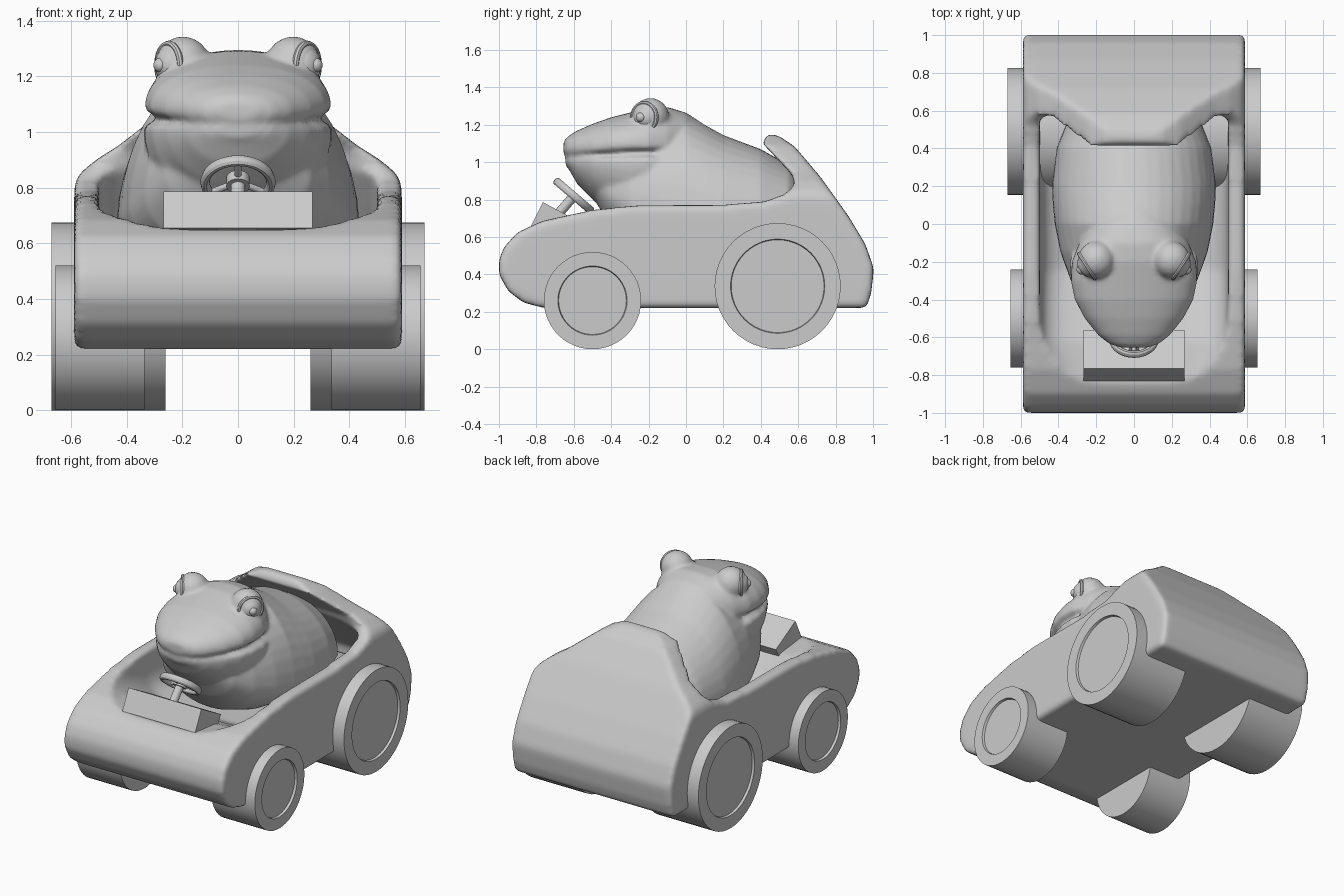
import bpy, bmesh, math
from mathutils import Vector

if "Cube" in bpy.data.objects:
    bpy.data.objects.remove(bpy.data.objects["Cube"])


def make(name, verts, faces, smooth=True):
    bm = bmesh.new()
    vs = [bm.verts.new(v) for v in verts]
    for f in faces:
        bm.faces.new([vs[i] for i in f])
    bmesh.ops.remove_doubles(bm, verts=bm.verts, dist=1e-5)
    bmesh.ops.recalc_face_normals(bm, faces=bm.faces)
    me = bpy.data.meshes.new(name)
    bm.to_mesh(me)
    bm.free()
    ob = bpy.data.objects.new(name, me)
    bpy.context.collection.objects.link(ob)
    if smooth:
        shade(ob)
    return ob


def shade(ob):
    bpy.ops.object.select_all(action='DESELECT')
    ob.select_set(True)
    bpy.context.view_layer.objects.active = ob
    bpy.ops.object.shade_smooth_by_angle(angle=math.radians(35))


def rings_to_mesh(rings):
    n = len(rings[0])
    verts = [v for r in rings for v in r]
    faces = [(i * n + j, i * n + (j + 1) % n, (i + 1) * n + (j + 1) % n, (i + 1) * n + j)
             for i in range(len(rings) - 1) for j in range(n)]
    last = (len(rings) - 1) * n
    faces += [tuple(range(n)), tuple(range(last, last + n))]
    return verts, faces


def loft(stations, power=2.0, n=40):
    """Cross-sections along y: (y, half width, z low, z middle, z high)."""
    rings = []
    for y, w, lo, mid, hi in stations:
        ring = []
        for k in range(n):
            a = 2 * math.pi * k / n
            c, s = math.cos(a), math.sin(a)
            c = math.copysign(abs(c) ** (2 / power), c)
            s = math.copysign(abs(s) ** (2 / power), s)
            ring.append((w * c, y, mid + s * ((hi - mid) if s > 0 else (mid - lo))))
        rings.append(ring)
    return rings_to_mesh(rings)


def ball(center, radius, n=24):
    cx, cy, cz = center
    rings = []
    for i in range(n // 2 + 1):
        t = math.pi * (0.02 + 0.96 * i / (n // 2))
        rings.append([(cx + radius * math.sin(t) * math.cos(2 * math.pi * k / n),
                       cy + radius * math.sin(t) * math.sin(2 * math.pi * k / n),
                       cz + radius * math.cos(t)) for k in range(n)])
    return rings_to_mesh(rings)


def merge(parts):
    verts, faces = [], []
    for v, f in parts:
        o = len(verts)
        verts += v
        faces += [tuple(i + o for i in q) for q in f]
    return verts, faces


def soften(ob, voxel, steps):
    r = ob.modifiers.new("fuse", 'REMESH')
    r.mode = 'VOXEL'
    r.voxel_size = voxel
    r.use_smooth_shade = True
    s = ob.modifiers.new("soften", 'SMOOTH')
    s.factor = 0.5
    s.iterations = steps


def boolean(ob, cutter, op):
    m = ob.modifiers.new(op.lower(), 'BOOLEAN')
    m.operation = op
    m.solver = 'EXACT'
    m.object = cutter
    cutter.hide_render = True
    cutter.hide_set(True)


# Car body: side outline, trimmed by a front outline, then hollowed
side = [(-.76, .22), (-.87, .25), (-.95, .31), (-1.0, .4), (-1.0, .48), (-.97, .55), (-.9, .625),
        (-.77, .685), (-.5, .745), (-.25, .77), (.2, .772), (.42, .79), (.53, .83), (.58, .88),
        (.57, .93), (.41, 1.1), (.43, 1.15), (.49, 1.145), (.58, 1.085), (.72, .92), (.87, .71),
        (.96, .56), (1.005, .43), (.99, .3), (.965, .22)]
body = make("car_body", *rings_to_mesh([[(x, y, z) for y, z in side] for x in (-.588, .588)]), smooth=False)

half = [(.6, .1), (.6, .78), (.57, .85), (.51, .9), (.43, .95), (.34, 1.02), (.25, 1.09), (.15, 1.14), (.06, 1.16)]
outline = half + [(-x, z) for x, z in reversed(half)]
trim = make("trim_cutter", *rings_to_mesh([[(x, y, z) for x, z in outline] for y in (-1.2, 1.2)]), smooth=False)
boolean(body, trim, 'INTERSECT')

cavity = make("cavity_cutter", *loft([
    (-.9, .3, .66, 1, 1.4), (-.8, .44, .645, .95, 1.4), (-.62, .5, .63, .9, 1.4), (-.45, .5, .56, .85, 1.4),
    (-.25, .5, .46, .8, 1.4), (.3, .5, .45, .75, 1.22), (.4, .5, .45, .75, 1.1), (.56, .5, .45, .7, .92),
    (.7, .49, .45, .6, .74), (.8, .47, .47, .53, .6)], power=4.5), smooth=False)
boolean(body, cavity, 'DIFFERENCE')
soften(body, .018, 9)

# Wheels with recessed hub faces
def wheel(name, y, r, inner, outer, hub, side):
    prof = [(.001, inner), (r, inner), (r, outer), (hub, outer), (hub - .004, outer - .015), (.001, outer - .015)]
    n = 48
    rings = [[(side * x, y + rad * math.cos(2 * math.pi * k / n), r + rad * math.sin(2 * math.pi * k / n))
              for k in range(n)] for rad, x in prof]
    make(name, *rings_to_mesh(rings))


for s, tag in ((1, "left"), (-1, "right")):
    wheel("rear_wheel_" + tag, .49, .337, .26, .67, .252, s)
    wheel("front_wheel_" + tag, -.5, .26, .335, .655, .185, s)

# Dashboard block
dash = [(-.83, .655), (-.765, .787), (-.56, .675), (-.63, .55)]
make("dashboard", *rings_to_mesh([[(x, y, z) for y, z in dash] for x in (-.267, .267)]), smooth=False)

# Steering wheel, spokes and column
center, tilt = Vector((0, -.6, .82)), math.radians(-40.5)
axis = Vector((0, .65, .76))
bpy.ops.mesh.primitive_torus_add(major_radius=.118, minor_radius=.017, major_segments=40, minor_segments=10,
                                 location=center, rotation=(tilt, 0, 0))
ring = bpy.context.object
ring.name = "steering_wheel"
ring.scale.z = 1.3
shade(ring)


def rod(name, a, b, r):
    d = b - a
    bpy.ops.mesh.primitive_cylinder_add(vertices=20, radius=r, depth=d.length, location=(a + b) / 2)
    ob = bpy.context.object
    ob.name = name
    ob.rotation_euler = d.to_track_quat('Z', 'Y').to_euler()
    shade(ob)


rod("steering_column", center - axis * .2, center + axis * .01, .026)
rod("steering_hub", center - axis * .02, center + axis * .02, .042)
for i in range(3):
    a = math.radians(90 + 120 * i)
    u = Vector((math.cos(a), -.76 * math.sin(a), .65 * math.sin(a)))
    rod("steering_spoke_%d" % (i + 1), center, center + u * .115, .012)

# Frog: torso, upper jaw, lower jaw and eyelids fused into one skin
torso = loft([(-.5, .16, .82, .9, .99), (-.42, .26, .68, .84, 1.05), (-.3, .335, .55, .78, 1.14),
              (-.15, .39, .5, .73, 1.22), (0, .42, .5, .7, 1.255), (.1, .43, .5, .69, 1.2), (.2, .435, .5, .68, 1.145),
              (.4, .41, .5, .68, 1.07), (.55, .35, .5, .68, .985), (.63, .25, .52, .68, .9), (.67, .12, .58, .68, .8)])
upper = loft([(-.655, .07, 1.045, 1.075, 1.11), (-.635, .13, 1.025, 1.07, 1.135), (-.59, .19, 1.02, 1.07, 1.165),
              (-.5, .262, 1.02, 1.075, 1.205), (-.4, .315, 1.025, 1.085, 1.24), (-.3, .335, 1.03, 1.09, 1.265),
              (-.2, .33, 1.03, 1.09, 1.29), (-.1, .29, 1.03, 1.09, 1.295), (0, .22, 1.03, 1.09, 1.265),
              (.1, .1, 1.05, 1.09, 1.2)], power=2.2)
lower = loft([(-.645, .06, .985, 1.01, 1.035), (-.625, .125, .96, 1.01, 1.04), (-.58, .185, .88, 1.01, 1.05),
              (-.5, .253, .8, 1.01, 1.055), (-.4, .308, .73, 1.01, 1.06), (-.3, .335, .68, 1.01, 1.07),
              (-.2, .34, .68, 1.01, 1.07), (-.05, .3, .7, 1.0, 1.06)])
lids = [ball((s * .198, -.19, 1.243), .1) for s in (1, -1)]
frog = make("frog", *merge([torso, upper, lower] + lids), smooth=False)
soften(frog, .013, 5)

# Eyeballs, rims and pupils facing outward and forward
for s, tag in ((1, "left"), (-1, "right")):
    d = Vector((s * .84, -.54, 0)).normalized()
    c = Vector((s * .198, -.19, 1.24))
    rot = d.to_track_quat('Z', 'Y').to_euler()
    make("eyeball_" + tag, *ball(c + d * .035, .073))
    make("pupil_" + tag, *ball(c + d * .095, .026))
    bpy.ops.mesh.primitive_torus_add(major_radius=.076, minor_radius=.012, major_segments=32, minor_segments=8,
                                     location=c + d * .06, rotation=rot)
    bpy.context.object.name = "eye_rim_" + tag
    shade(bpy.context.object)
